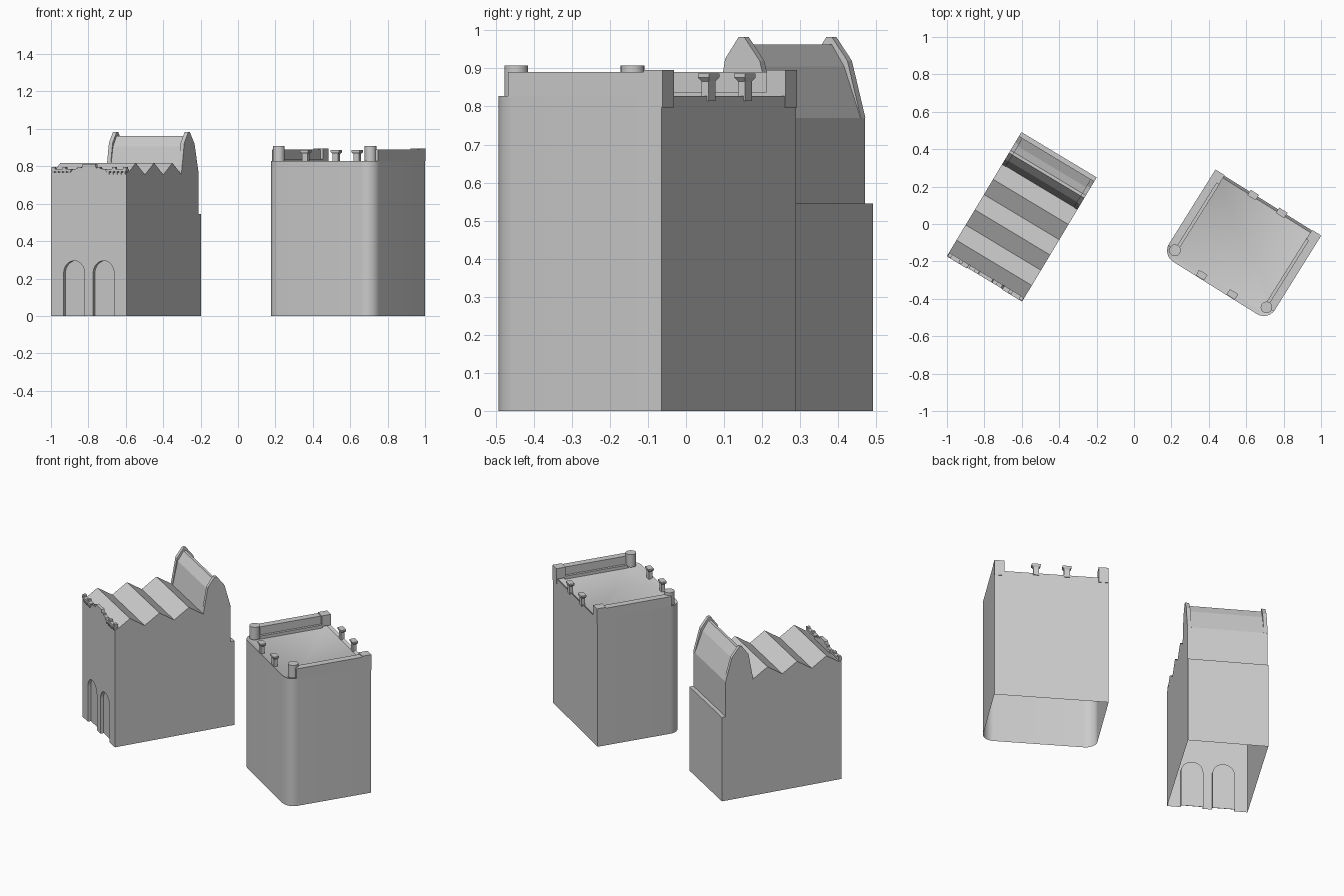
import bpy, bmesh, math
from mathutils import Matrix, Vector

if "Cube" in bpy.data.objects:
    bpy.data.objects.remove(bpy.data.objects["Cube"])

stone = bpy.data.materials.new("light grey stone")
stone.use_nodes = True
GREY = (0.6, 0.6, 0.6, 1)
stone.diffuse_color = GREY
stone.node_tree.nodes["Principled BSDF"].inputs["Base Color"].default_value = GREY


def finish(name, bm, smooth=False):
    """Turn the part onto its building's axes and make it an object."""
    bm.transform(Matrix.Rotation(math.radians(turn), 4, 'Z'))
    mesh = bpy.data.meshes.new(name)
    bm.to_mesh(mesh)
    bm.free()
    mesh.materials.append(stone)
    obj = bpy.data.objects.new(name, mesh)
    bpy.context.collection.objects.link(obj)
    if smooth:
        bpy.ops.object.select_all(action='DESELECT')
        obj.select_set(True)
        bpy.context.view_layer.objects.active = obj
        bpy.ops.object.shade_smooth_by_angle(angle=math.radians(35))


def prism(name, outline, axis, lo, hi, smooth=False, edit=None):
    """Extrude a 2D outline along the named axis from lo to hi."""
    place = {'X': lambda a, b: Vector((lo, a, b)),
             'Y': lambda a, b: Vector((a, lo, b)),
             'Z': lambda a, b: Vector((a, b, lo))}[axis]
    step = {'X': (1, 0, 0), 'Y': (0, 1, 0), 'Z': (0, 0, 1)}[axis]
    bm = bmesh.new()
    face = bm.faces.new([bm.verts.new(place(a, b)) for a, b in outline])
    out = bmesh.ops.extrude_face_region(bm, geom=[face])
    tops = [g for g in out['geom'] if isinstance(g, bmesh.types.BMVert)]
    bmesh.ops.translate(bm, verts=tops, vec=Vector(step) * (hi - lo))
    bmesh.ops.recalc_face_normals(bm, faces=bm.faces)
    if edit:
        edit(bm)
    finish(name, bm, smooth)


def box(name, x0, x1, y0, y1, z0, z1):
    prism(name, [(x0, y0), (x1, y0), (x1, y1), (x0, y1)], 'Z', z0, z1)


def stack(name, x, y, levels):
    """Closed stack of rectangles given as (half width, half depth, height)."""
    bm = bmesh.new()
    rings = [[bm.verts.new((x + sx * w, y + sy * d, z))
              for sx, sy in ((-1, -1), (1, -1), (1, 1), (-1, 1))] for w, d, z in levels]
    bm.faces.new(rings[0][::-1])
    bm.faces.new(rings[-1])
    for a, b in zip(rings, rings[1:]):
        for i in range(4):
            j = (i + 1) % 4
            bm.faces.new((a[i], a[j], b[j], b[i]))
    finish(name, bm)


def arc(cx, cy, r, start, end, n):
    angles = [math.radians(start + (end - start) * i / n) for i in range(n + 1)]
    return [(cx + r * math.cos(t), cy + r * math.sin(t)) for t in angles]


def drop(bm, test):
    gone = [f for f in bm.faces if test(f)]
    bmesh.ops.delete(bm, geom=gone, context='FACES')


def on_ground(f):
    return all(v.co.z < 0.001 for v in f.verts)


# ---- Gabled hall: an open-bottomed shell ----
turn = -31
L, R, F, B = -0.769, -0.299, -0.66, 0.111
UPPER = 0.0863
MID = (L + R) / 2
WALL = F + 0.02


def at_wall(f):
    return all(abs(v.co.y - WALL) < 0.001 for v in f.verts)


def open_shell(bm):
    drop(bm, lambda f: on_ground(f) or at_wall(f))


# Body with rear ledge, tall rear roof and three sawtooth roofs
body = [(WALL, 0), (B, 0), (B, 0.545), (UPPER, 0.545), (UPPER, 0.77),
        (0.036, 0.905), (-0.002, 0.963), (-0.018, 0.963), (-0.056, 0.905), (-0.088, 0.755)]
for ridge in (-0.183, -0.373, -0.563):
    body += [(ridge, 0.818), (ridge - 0.095, 0.755)]
body[-1] = (WALL, 0.766)
prism("hall_body", body, 'X', L, R, edit=open_shell)

# Front wall with two arched recesses reaching the ground
front = [(L, 0)]
for side in (-1, 1):
    cx = MID + side * 0.092
    arch = [(cx - 0.065, 0)] + arc(cx, 0.23, 0.065, 180, 0, 16) + [(cx + 0.065, 0)]
    front += arch
    prism("arch_panel", arch, 'Y', WALL, WALL + 0.002)
front += [(R, 0), (R, 0.766), (L, 0.766)]
prism("hall_front_wall", front, 'Y', F, WALL, edit=open_shell)

# Raised gable ends
gable = [(-0.09, 0.76), (-0.06, 0.925), (-0.018, 0.983), (-0.002, 0.983),
         (0.046, 0.92), (UPPER + 0.001, 0.77), (UPPER - 0.02, 0.77)]
for name, x in (("right_gable", L), ("left_gable", R - 0.023)):
    prism(name, gable, 'X', x, x + 0.023)

# Front parapet: stepped crest, brackets and small merlons
crest = [(-0.12, 0.76), (0.12, 0.76), (0.1, 0.785), (0.045, 0.79), (0.04, 0.812),
         (-0.04, 0.812), (-0.045, 0.79), (-0.1, 0.785)]
prism("parapet_crest", [(MID + a, b) for a, b in crest], 'Y', F, WALL)
for side in (-1, 1):
    for i in range(5):
        x = MID + side * (0.222 - i * 0.025)
        box("parapet_bracket", x - 0.006, x + 0.006, F - 0.004, F + 0.01, 0.755, 0.775)
    x0, x1 = sorted((MID + side * 0.11, MID + side * 0.234))
    box("parapet_rail", x0, x1, F - 0.004, WALL, 0.772, 0.785)
    for off in (0.222, 0.155, 0.06):
        x = MID + side * off
        box("parapet_merlon", x - 0.01, x + 0.01, F, WALL, 0.78, 0.797)

# ---- Tower block: an open-bottomed shell with a sunken roof ----
turn = -32
L, R, F, B = 0.215, 0.882, -0.06, 0.475
MID, TOP, RAD = (L + R) / 2, 0.828, 0.07


def sink_roof(bm):
    drop(bm, on_ground)
    roof = [f for f in bm.faces if f.normal.z > 0.9]
    bmesh.ops.inset_region(bm, faces=roof, thickness=0.02)
    bmesh.ops.translate(bm, verts=roof[0].verts[:], vec=(0, 0, -0.01))


plan = arc(L + RAD, F + RAD, RAD, 180, 270, 10) + arc(R - RAD, F + RAD, RAD, 270, 360, 10)
prism("tower_body", plan + [(R, B), (L, B)], 'Z', 0, TOP, True, sink_roof)

for side, edge in ((-1, L), (1, R)):
    label = "left" if side > 0 else "right"

    def span(near, far):
        return sorted((edge - side * near, edge - side * far))

    # Side parapet with an inner sill
    box(label + "_parapet", *span(0, 0.044), F + 0.06, B - 0.05, TOP - 0.005, 0.89)
    box(label + "_parapet_sill", *span(0.04, 0.06), F + 0.08, B - 0.05, TOP - 0.015, 0.838)
    # Round front turret and square back block
    prism(label + "_turret", arc(edge - side * 0.045, F + 0.057, 0.031, 0, 345, 23),
          'Z', TOP - 0.002, 0.908, True)
    box(label + "_corner_block", *span(0, 0.058), B - 0.055, B + 0.003, TOP - 0.001, 0.896)
    box(label + "_block_foot", *span(0.001, 0.058), B - 0.002, B + 0.003, 0.797, TOP)
    # Flared posts along the front and back edges
    for row, y, gap, foot in (("front", F + 0.02, 0.097, 0.815),
                              ("back", B - 0.006, 0.09, 0.815)):
        stack(f"{row}_{label}_post", MID + side * gap, y,
              [(0.017, 0.011, foot), (0.017, 0.011, 0.866),
               (0.026, 0.017, 0.876), (0.026, 0.017, 0.886)])
